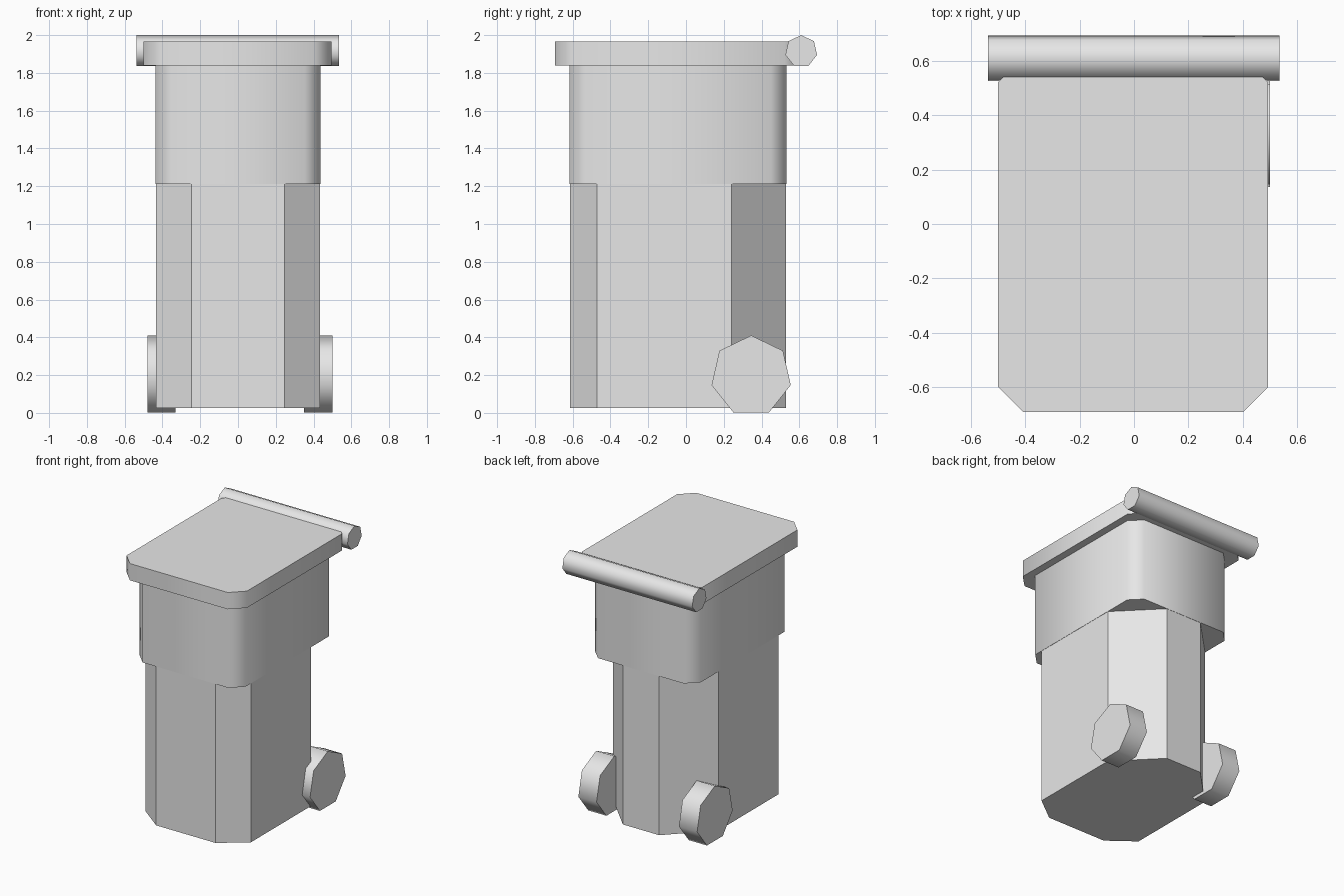
import bpy
import math

if "Cube" in bpy.data.objects:
    bpy.data.objects.remove(bpy.data.objects["Cube"], do_unlink=True)

grey = bpy.data.materials.new("plain grey")
grey.use_nodes = True
grey.diffuse_color = (0.8, 0.8, 0.8, 1)
grey.node_tree.nodes["Principled BSDF"].inputs["Base Color"].default_value = grey.diffuse_color


def finish(obj, name, smooth):
    """Name and colour a part, and set its shading."""
    obj.name = name
    obj.data.name = name
    obj.data.materials.append(grey)
    bpy.ops.object.select_all(action="DESELECT")
    obj.select_set(True)
    bpy.context.view_layer.objects.active = obj
    if smooth:
        bpy.ops.object.shade_smooth_by_angle(angle=math.radians(60))
    else:
        bpy.ops.object.shade_flat()


def prism(name, half_outline, z0, z1, x_shift=0, smooth=True):
    """Upright prism; the outline's +x half runs front to back and is mirrored."""
    outline = half_outline + [(-x, y) for x, y in reversed(half_outline)]
    n = len(outline)
    verts = [(x + x_shift, y, z) for z in (z0, z1) for x, y in outline]
    faces = [tuple(reversed(range(n))), tuple(range(n, 2 * n))]
    faces += [(i, (i + 1) % n, n + (i + 1) % n, n + i) for i in range(n)]
    mesh = bpy.data.meshes.new(name)
    mesh.from_pydata(verts, [], faces)
    obj = bpy.data.objects.new(name, mesh)
    bpy.context.collection.objects.link(obj)
    finish(obj, name, smooth)


def chamfered(w, front, back, c):
    """Right half of a rectangle with cut corners."""
    return [(w - c, front), (w, front + c), (w, back - c), (w - c, back)]


def roller(name, radius, x0, x1, y, z):
    """Seven-sided cylinder along x with one corner pointing up."""
    bpy.ops.mesh.primitive_cylinder_add(
        vertices=7, radius=radius, depth=x1 - x0,
        location=((x0 + x1) / 2, y, z), rotation=(math.pi / 2, 0, math.pi / 2))
    obj = bpy.context.object
    bpy.ops.object.transform_apply(location=False, rotation=True, scale=False)
    finish(obj, name, True)


# Bin body: tapered-corner lower part and wider-cornered upper part
prism("lower_body", [(0.245, -0.615), (0.435, -0.47), (0.435, 0.24), (0.15, 0.53)],
      0.025, 1.215, smooth=False)
prism("upper_body", chamfered(0.437, -0.618, 0.532, 0.083), 1.212, 1.85)

# Lid
prism("lid", chamfered(0.497, -0.693, 0.615, 0.093), 1.84, 1.965, x_shift=-0.003)

# Handle bar and wheels
roller("handle_bar", 0.086, -0.537, 0.535, 0.61, 1.914)
roller("left_wheel", 0.215, 0.35, 0.5, 0.345, 0.195)
roller("right_wheel", 0.215, -0.48, -0.33, 0.345, 0.195)
